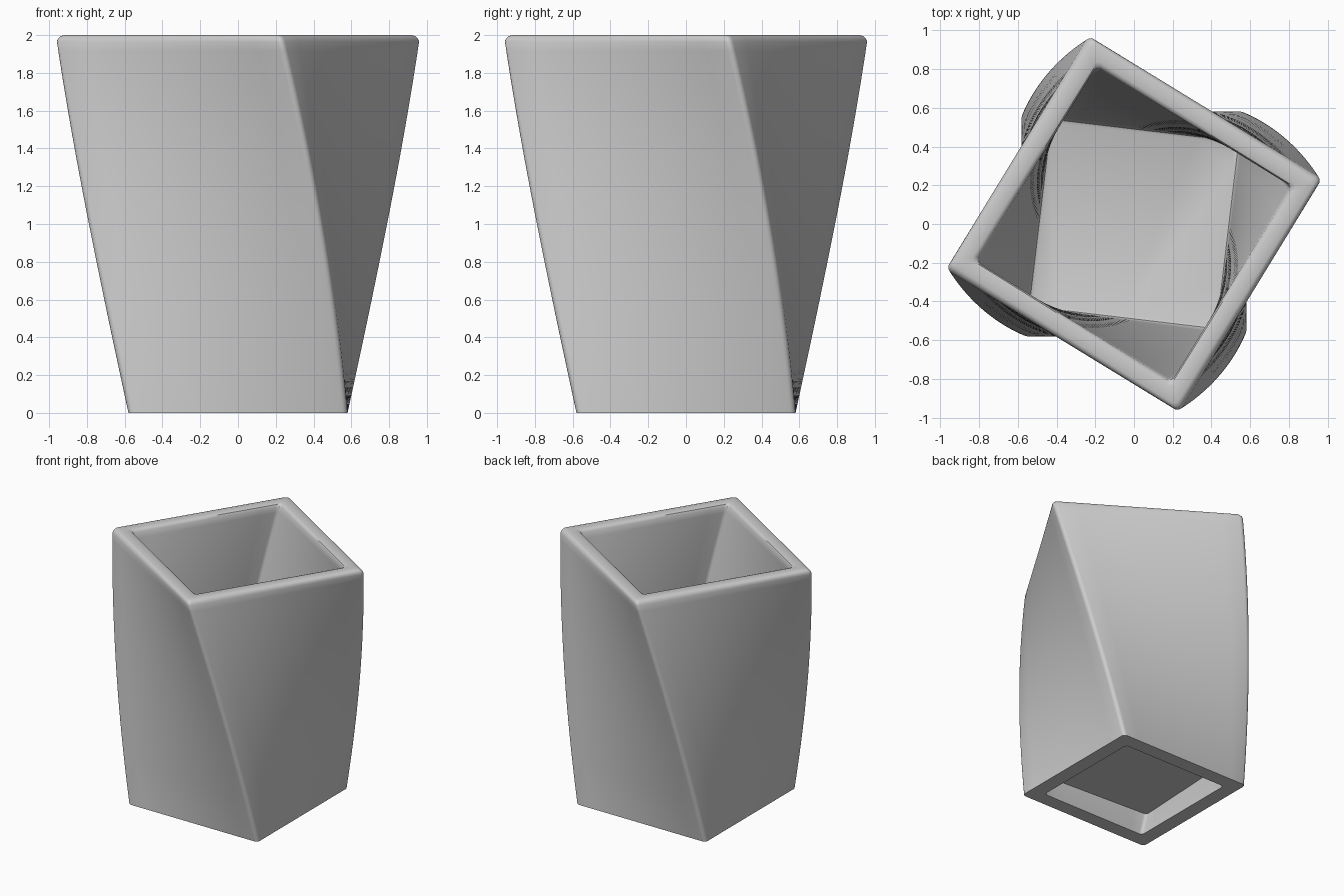
import bpy, bmesh
from math import radians, cos, sin, pi

if "Cube" in bpy.data.objects:
    bpy.data.objects.remove(bpy.data.objects["Cube"])

HEIGHT, TWIST = 2.0, radians(-32)
HALF_BOTTOM, HALF_TOP = 0.58, 0.708
WALL = 0.115
FLOOR_TOP, FLOOR_UNDER = 0.42, 0.18
SIDE_STEPS, CORNER_STEPS = 10, 4


def ring(bm, inset, z, radius):
    """Rounded square, tapered and twisted according to its height."""
    t = z / HEIGHT
    half = HALF_BOTTOM + (HALF_TOP - HALF_BOTTOM) * t - inset
    c = half - radius
    pts = []
    for q in range(4):
        quarter = q * pi / 2 + TWIST * t
        local = [(half, -c + 2 * c * i / SIDE_STEPS) for i in range(SIDE_STEPS)]
        local += [(c + radius * cos(a), c + radius * sin(a))
                  for a in (pi / 2 * i / CORNER_STEPS for i in range(CORNER_STEPS))]
        pts += [(x * cos(quarter) - y * sin(quarter),
                 x * sin(quarter) + y * cos(quarter)) for x, y in local]
    return [bm.verts.new((x, y, z)) for x, y in pts]


def levels(inset, z0, z1, radius, n):
    return [(inset, z0 + (z1 - z0) * i / n, radius) for i in range(n + 1)]


# Section path: recess under the floor, foot, outer wall, eased rim, inner wall
path = levels(WALL, FLOOR_UNDER, 0.0, 0.025, 4)
path += levels(0.0, 0.0, 1.965, 0.03, 40)
path += [(0.006, 1.982, 0.03), (0.016, 1.994, 0.03), (0.03, 2.0, 0.03),
         (WALL - 0.022, 2.0, 0.03), (WALL - 0.008, 1.994, 0.03)]
path += levels(WALL, 1.98, FLOOR_TOP + 0.02, 0.03, 32)
path += [(WALL + 0.006, FLOOR_TOP + 0.006, 0.03), (WALL + 0.02, FLOOR_TOP, 0.03)]

# Skin the rings into one closed vase
bm = bmesh.new()
rings = [ring(bm, *p) for p in path]
n = len(rings[0])
for a, b in zip(rings, rings[1:]):
    for i in range(n):
        j = (i + 1) % n
        bm.faces.new((a[i], a[j], b[j], b[i]))
bm.faces.new(list(reversed(rings[0])))   # underside of the floor
bm.faces.new(rings[-1])                  # inside floor
bmesh.ops.recalc_face_normals(bm, faces=bm.faces[:])

mesh = bpy.data.meshes.new("twisted_vase")
bm.to_mesh(mesh)
bm.free()
vase = bpy.data.objects.new("twisted_vase", mesh)
bpy.context.collection.objects.link(vase)
bpy.context.view_layer.objects.active = vase
vase.select_set(True)
bpy.ops.object.shade_smooth_by_angle(angle=radians(35))
